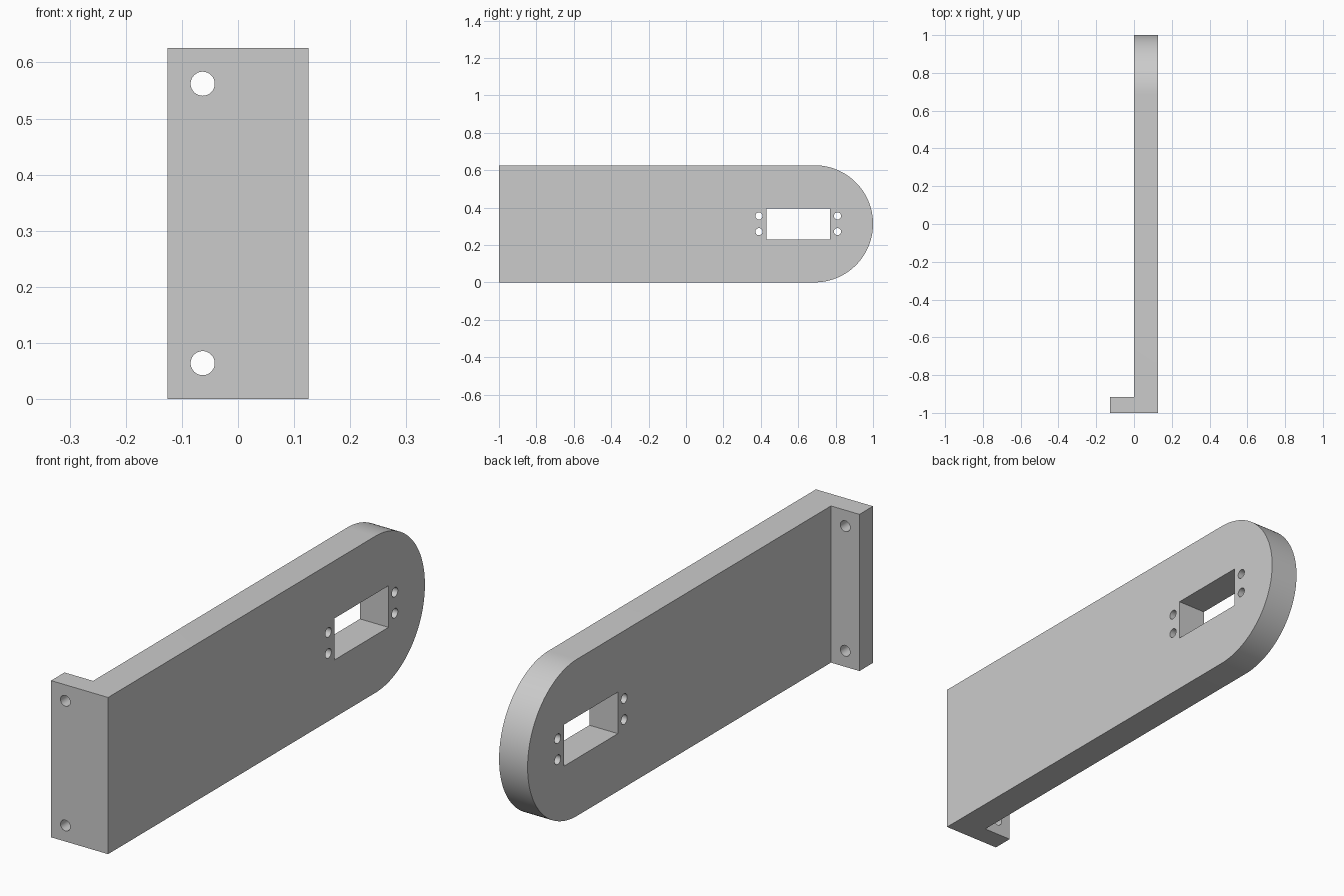
import bpy, bmesh, math
from mathutils import Matrix

cube = bpy.data.objects.get("Cube")
if cube:
    bpy.data.objects.remove(cube, do_unlink=True)

HEIGHT, THICK, FLANGE_END = 0.626, 0.126, -0.915
R = HEIGHT / 2

grey = bpy.data.materials.new("light grey")
grey.use_nodes = True
colour = (0.6, 0.6, 0.6, 1)
grey.diffuse_color = colour
grey.node_tree.nodes["Principled BSDF"].inputs["Base Color"].default_value = colour


def prism(name, points, axis, start, end):
    """Extrude a flat outline along x (points are y, z), y (x, z) or z (x, y)."""
    place = {"x": lambda p: (start, p[0], p[1]),
             "y": lambda p: (p[0], start, p[1]),
             "z": lambda p: (p[0], p[1], start)}[axis]
    bm = bmesh.new()
    face = bm.faces.new([bm.verts.new(place(p)) for p in points])
    grown = bmesh.ops.extrude_face_region(bm, geom=[face])["geom"]
    shift = [end - start if a == axis else 0 for a in "xyz"]
    bmesh.ops.translate(bm, vec=shift,
                        verts=[v for v in grown if isinstance(v, bmesh.types.BMVert)])
    bmesh.ops.recalc_face_normals(bm, faces=bm.faces)
    mesh = bpy.data.meshes.new(name)
    bm.to_mesh(mesh)
    bm.free()
    obj = bpy.data.objects.new(name, mesh)
    bpy.context.collection.objects.link(obj)
    mesh.materials.append(grey)
    return obj


def arc(cx, cy, r, a0, a1, n):
    return [(cx + r * math.cos(a0 + (a1 - a0) * i / n),
             cy + r * math.sin(a0 + (a1 - a0) * i / n)) for i in range(n + 1)]


def circle(cx, cy, r, n=32):
    return arc(cx, cy, r, 0, math.tau, n)[:-1]


def combine(target, tool, operation):
    """Apply a boolean and discard the tool."""
    tool.hide_render = True
    bpy.context.view_layer.objects.active = target
    mod = target.modifiers.new("cut", "BOOLEAN")
    mod.operation, mod.solver, mod.object = operation, "EXACT", tool
    bpy.ops.object.modifier_apply(modifier=mod.name)
    bpy.data.objects.remove(tool, do_unlink=True)


# L-shaped plan: long arm with a short mounting flange
plan = [(-THICK, -1), (THICK, -1), (THICK, 1.2), (0, 1.2),
        (0, FLANGE_END), (-THICK, FLANGE_END)]
bracket = prism("mounting_bracket", plan, "z", -0.2, 0.9)

# Side outline with a full round end
side = [(-1.2, 0)] + arc(1 - R, R, R, -math.pi / 2, math.pi / 2, 64) + [(-1.2, HEIGHT)]
combine(bracket, prism("side_outline", side, "x", -0.3, 0.3), "INTERSECT")

# Rectangular window through the arm
y0, y1, half = 0.43, 0.77, 0.083
window = [(y0, R - half), (y1, R - half), (y1, R + half), (y0, R + half)]
combine(bracket, prism("window_cutter", window, "x", -0.05, 0.2), "DIFFERENCE")

# Screw holes either side of the window
for y in (0.39, 0.81):
    for dz in (-0.042, 0.042):
        hole = prism("screw_cutter", circle(y, R + dz, 0.019), "x", -0.05, 0.2)
        combine(bracket, hole, "DIFFERENCE")

# Mounting holes through the flange
for z in (0.064, HEIGHT - 0.064):
    hole = prism("flange_cutter", circle(-THICK / 2, z, 0.0215), "y", -1.1, -0.85)
    combine(bracket, hole, "DIFFERENCE")

# Smooth the round surfaces, keep the edges sharp
bpy.ops.object.select_all(action="DESELECT")
bracket.select_set(True)
bpy.context.view_layer.objects.active = bracket
bpy.ops.object.shade_smooth_by_angle(angle=math.radians(30))
